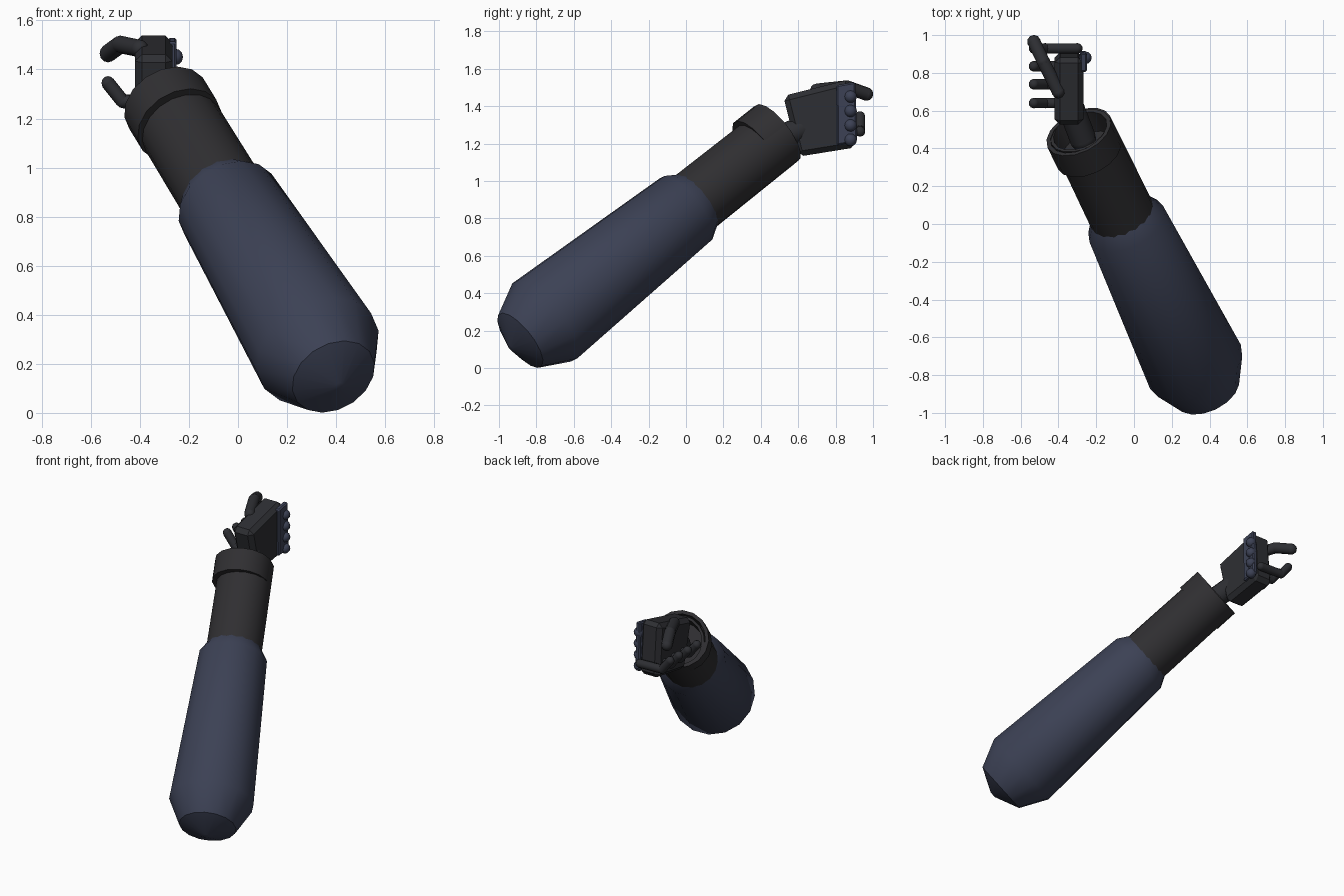
import bpy, bmesh, math
from mathutils import Vector, Matrix

cube = bpy.data.objects.get("Cube")
if cube:
    bpy.data.objects.remove(cube, do_unlink=True)


def material(name, rgb):
    m = bpy.data.materials.new(name)
    m.use_nodes = True
    m.diffuse_color = (*rgb, 1)
    bsdf = next(n for n in m.node_tree.nodes if n.type == 'BSDF_PRINCIPLED')
    bsdf.inputs["Base Color"].default_value = (*rgb, 1)
    return m


BLUE = material("slate blue", (0.045, 0.053, 0.09))
DARK = material("charcoal", (0.029, 0.028, 0.031))
HAND = material("glove grey", (0.027, 0.028, 0.033))

# Arm axis: starts at the widest part of the sleeve and runs to the wrist
BASE = Vector((0.325, -0.755, 0.252))
AXIS = Vector((-0.355, 0.733, 0.581)).normalized()
SIDE = AXIS.cross(Vector((0, 0, 1))).normalized()
UP = SIDE.cross(AXIS)


def finish(name, bm, mat, angle=40):
    bmesh.ops.recalc_face_normals(bm, faces=bm.faces)
    mesh = bpy.data.meshes.new(name)
    bm.to_mesh(mesh)
    bm.free()
    ob = bpy.data.objects.new(name, mesh)
    bpy.context.collection.objects.link(ob)
    mesh.materials.append(mat)
    bpy.ops.object.select_all(action='DESELECT')
    ob.select_set(True)
    bpy.context.view_layer.objects.active = ob
    if angle:
        bpy.ops.object.shade_smooth_by_angle(angle=math.radians(angle))
    return ob


def lathe(name, profile, mat, sides=16, offset=Vector()):
    """Sweep (distance along arm, radius) pairs around the arm axis."""
    bm = bmesh.new()
    rings = []
    for t, r in profile:
        c = BASE + AXIS * t + offset
        rings.append([bm.verts.new(c + r * (SIDE * math.cos(a) + UP * math.sin(a)))
                      for a in (math.tau * i / sides for i in range(sides))])
    for lo, hi in zip(rings, rings[1:]):
        for i in range(sides):
            j = (i + 1) % sides
            bm.faces.new((lo[i], lo[j], hi[j], hi[i]))
    bm.faces.new(rings[0])
    bm.faces.new(rings[-1])
    return finish(name, bm, mat)


def tube(name, points, radius, mat, sides=10):
    """Jointed rod with rounded ends."""
    bm = bmesh.new()
    pts = [Vector(p) for p in points]
    for p in pts:
        bmesh.ops.create_uvsphere(bm, u_segments=sides, v_segments=6, radius=radius,
                                  matrix=Matrix.Translation(p))
    for a, b in zip(pts, pts[1:]):
        turn = (b - a).to_track_quat('Z', 'Y').to_matrix().to_4x4()
        bmesh.ops.create_cone(bm, segments=sides, radius1=radius, radius2=radius,
                              depth=(b - a).length,
                              matrix=Matrix.Translation((a + b) / 2) @ turn)
    return finish(name, bm, mat, 50)


def slab(name, outline, x0, x1, bevel, mat):
    """Side outline in (y, z) extruded across x, with chamfered edges."""
    bm = bmesh.new()
    face = bm.faces.new([bm.verts.new((x0, y, z)) for y, z in outline])
    out = bmesh.ops.extrude_face_region(bm, geom=[face])
    bmesh.ops.translate(bm, vec=(x1 - x0, 0, 0),
                        verts=[v for v in out['geom'] if isinstance(v, bmesh.types.BMVert)])
    bmesh.ops.recalc_face_normals(bm, faces=bm.faces)
    bmesh.ops.bevel(bm, geom=bm.edges[:], offset=bevel, segments=1, affect='EDGES')
    return finish(name, bm, mat, 0)


# Sleeve with a blunt rounded lower end
lathe("sleeve", [(-0.25, 0.02), (-0.18, 0.18), (0, 0.267), (1.03, 0.217), (1.12, 0.165)], BLUE)

# Forearm with a hollow open end
lathe("forearm", [(0.9, 0.178), (1.71, 0.172), (1.71, 0.155), (1.58, 0.15)], DARK, 18)

# Cuff band sits off centre on the forearm
lathe("cuff", [(1.56, 0.165), (1.56, 0.183), (1.715, 0.183), (1.715, 0.16), (1.56, 0.155)],
      DARK, offset=UP * 0.018 - SIDE * 0.016)

# Hand
tube("wrist", [(-0.27, 0.45, 1.20), (-0.335, 0.62, 1.28)], 0.07, HAND, 12)
slab("palm", [(0.52, 1.455), (0.88, 1.545), (0.91, 1.18), (0.60, 1.13)], -0.42, -0.268, 0.028, HAND)
slab("knuckle_plate", [(0.805, 1.512), (0.905, 1.53), (0.915, 1.21), (0.808, 1.19)],
     -0.285, -0.25, 0.008, BLUE)
for i in range(4):
    tube(f"knuckle_{i + 1}", [(-0.258, 0.88, 1.22 + i * 0.077)], 0.034, BLUE, 12)

# Thumb points forward along the top edge
tube("thumb", [(-0.40, 0.70, 1.485), (-0.48, 0.86, 1.502), (-0.53, 0.965, 1.465)], 0.036, HAND)

# Fingers curl out and up from the lower edge
for i, y in enumerate((0.64, 0.74, 0.835, 0.93)):
    root = -0.30 if i == 3 else -0.39
    tube(f"finger_{i + 1}", [(root, y, 1.265), (-0.47, y, 1.27), (-0.53, y, 1.345)], 0.028, HAND)
